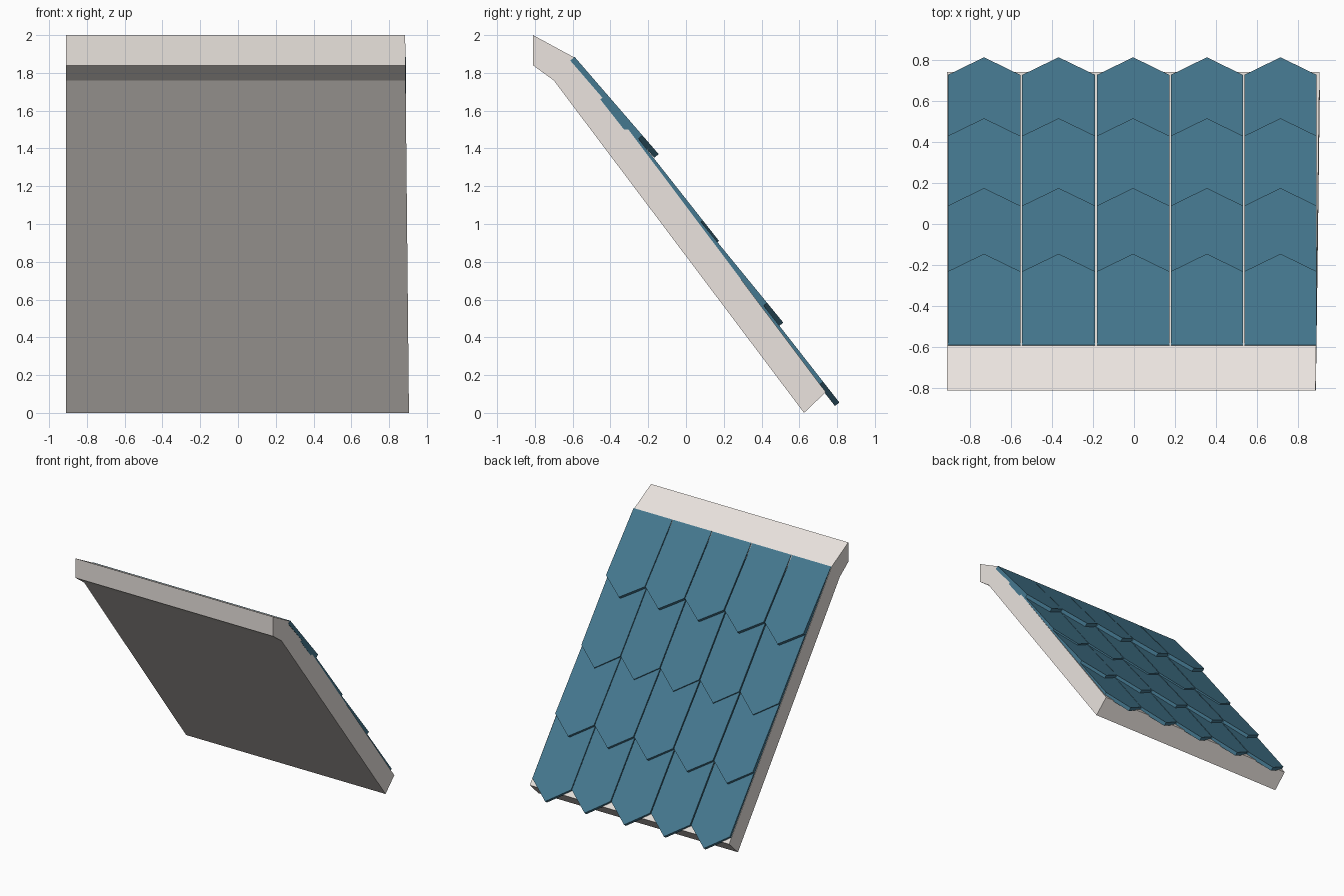
import bpy
from mathutils import Vector

if "Cube" in bpy.data.objects:
    bpy.data.objects.remove(bpy.data.objects["Cube"])


def material(name, rgb):
    m = bpy.data.materials.new(name)
    m.diffuse_color = (*rgb, 1)
    m.use_nodes = True
    m.node_tree.nodes["Principled BSDF"].inputs["Base Color"].default_value = m.diffuse_color
    return m


def prism(name, bottom, top, mat):
    """Solid joining two matching closed outlines."""
    n = len(bottom)
    faces = [tuple(range(n))[::-1], tuple(range(n, 2 * n))]
    faces += [(i, (i + 1) % n, n + (i + 1) % n, n + i) for i in range(n)]
    me = bpy.data.meshes.new(name)
    me.from_pydata([tuple(v) for v in list(bottom) + list(top)], [], faces)
    me.materials.append(mat)
    ob = bpy.data.objects.new(name, me)
    bpy.context.collection.objects.link(ob)
    return ob


cream = material("cream", (0.82, 0.77, 0.73))
blue = material("slate_blue", (0.06, 0.19, 0.28))

# Sloping roof slab with a flared ridge; right side splays slightly to the eave
profile = [(-0.81, 1.84), (-0.70, 1.76), (0.625, 0.0),
           (0.74, 0.11), (-0.592, 1.882), (-0.81, 2.0)]
left = [(-0.91, y, z) for y, z in profile]
right = [(0.905 - 0.01 * z, y, z) for y, z in profile]
prism("roof_slab", left, right, cream)

# Pointed shingles: (start y, start z, tip y, tip z) of the top surface per row
rows = [(-0.59, 1.885, -0.145, 1.37),
        (-0.43, 1.678, 0.175, 0.91),
        (0.02, 1.083, 0.515, 0.478),
        (0.30, 0.71, 0.812, 0.055)]
columns = [(-0.907, -0.554), (-0.545, -0.189), (-0.181, 0.172),
           (0.179, 0.531), (0.537, 0.890)]
thickness = 0.03
for r, (y0, z0, y1, z1) in enumerate(rows):
    start, tip = Vector((0, y0, z0)), Vector((0, y1, z1))
    along = (tip - start).normalized()
    normal = Vector((0, -along.z, along.y))
    shoulder = tip + along * (-0.086 / along.y)
    for c, (xa, xb) in enumerate(columns):
        def at(p, x):
            return Vector((x, p.y, p.z))
        top = [at(start, xb), at(start, xa), at(shoulder, xa),
               at(tip, (xa + xb) / 2), at(shoulder, xb)]
        # seen from above: right-start, left-start, left, tip, right runs clockwise
        top.reverse()
        prism(f"shingle_{r + 1}_{c + 1}", [p - normal * thickness for p in top], top, blue)

# Consistent outward normals
import bmesh
for ob in bpy.context.collection.objects:
    bm = bmesh.new()
    bm.from_mesh(ob.data)
    bmesh.ops.recalc_face_normals(bm, faces=bm.faces)
    bm.to_mesh(ob.data)
    bm.free()
